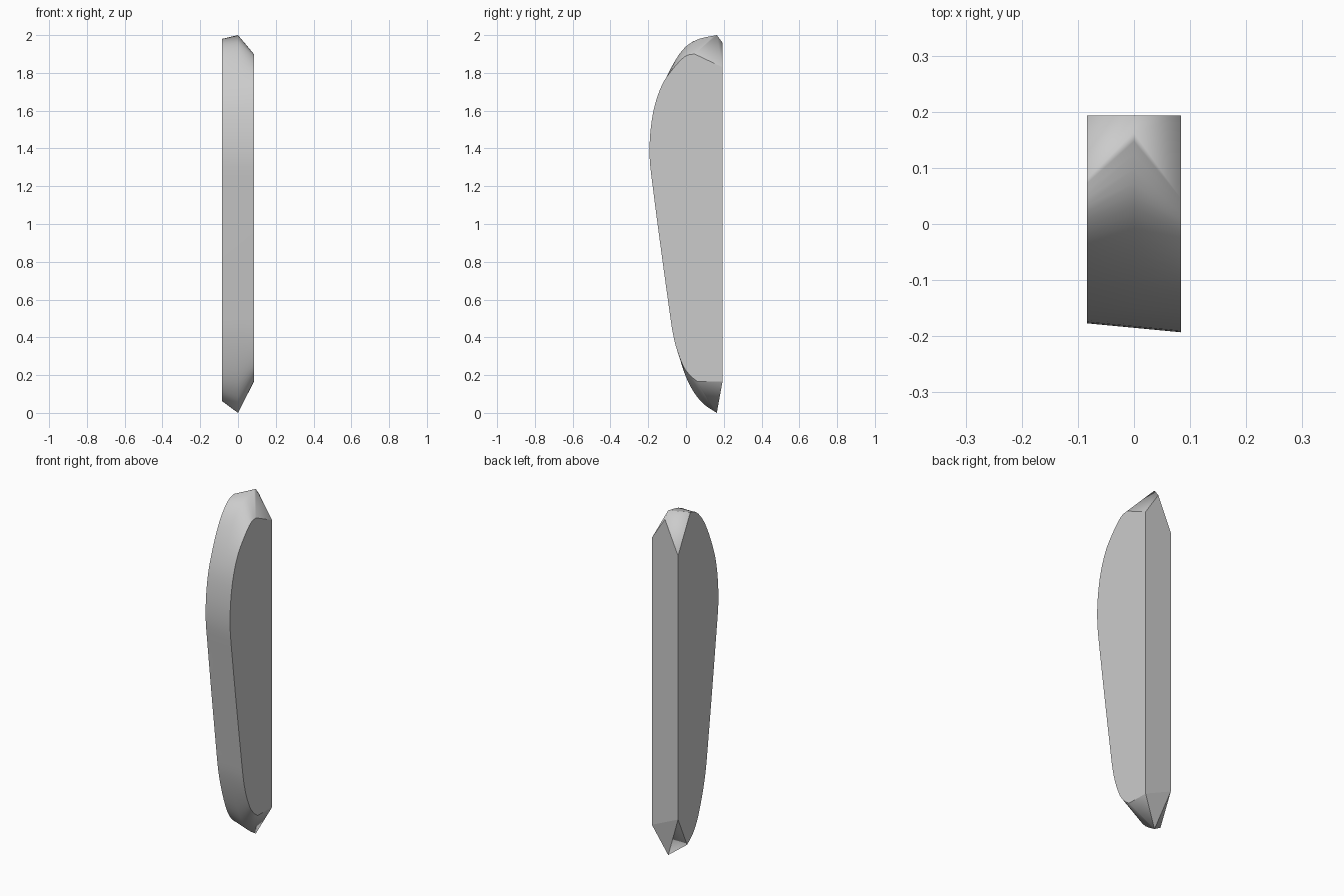
import bpy
import bmesh

default_cube = bpy.data.objects.get("Cube")
if default_cube:
    bpy.data.objects.remove(default_cube, do_unlink=True)

HALF_WIDTH = 0.084
STEPS = 5

# Profiles as (y, z): back top corner, crown, front curve, toe, back bottom corner
RIGHT = [(.193, 1.83), (.045, 1.9), (-.005, 1.887), (-.07, 1.82), (-.13, 1.73),
         (-.176, 1.58), (-.193, 1.38), (-.17, 1.15), (-.096, .6), (-.063, .39),
         (-.02, .26), (.02, .2), (.06, .167), (.193, .165)]
MIDDLE = [(.193, 1.96), (.163, 2), (.05, 1.972), (-.035, 1.9), (-.125, 1.73),
          (-.168, 1.58), (-.185, 1.38), (-.162, 1.15), (-.09, .6), (-.058, .39),
          (0, .19), (.075, .065), (.163, 0), (.163, 0)]
LEFT = [(.193, 1.77), (.08, 1.98), (.02, 1.955), (-.05, 1.87), (-.115, 1.73),
        (-.16, 1.58), (-.177, 1.38), (-.154, 1.15), (-.085, .6), (-.053, .39),
        (0, .21), (.05, .115), (.11, .062), (.193, .24)]


def smooth_profile(points):
    """Curve through the front points, with straight runs to the back corners."""
    inner = points[1:-1]
    padded = [inner[0]] + inner + [inner[-1]]
    result = [points[0]]
    for a, b, c, d in zip(padded, padded[1:], padded[2:], padded[3:]):
        for step in range(STEPS):
            t = step / STEPS
            result.append(tuple(
                q + t * (r - p) / 2
                + t * t * (2 * p - 5 * q + 4 * r - s) / 2
                + t ** 3 * (3 * q - p - 3 * r + s) / 2
                for p, q, r, s in zip(a, b, c, d)))
    return result + [inner[-1], points[-1]]


# Material
grey = bpy.data.materials.new("plain_grey")
grey.use_nodes = True
color = (0.6, 0.6, 0.6, 1)
grey.diffuse_color = color
grey.node_tree.nodes["Principled BSDF"].inputs["Base Color"].default_value = color

# Front surface: loft between the three profiles
bm = bmesh.new()
rows = []
for x, profile in ((HALF_WIDTH, RIGHT), (0, MIDDLE), (-HALF_WIDTH, LEFT)):
    rows.append([bm.verts.new((x, y, z)) for y, z in smooth_profile(profile)])
for first, second in zip(rows, rows[1:]):
    for i in range(len(first) - 1):
        face = bm.faces.new((first[i], first[i + 1], second[i + 1], second[i]))
        face.smooth = True

# Flat side walls, back panel and back toe
right, middle, left = rows
flat_outlines = (right, left,
                 (right[0], middle[0], left[0], left[-1], right[-1]),
                 (right[-1], left[-1], middle[-1]))
for outline in flat_outlines:
    bm.faces.new(outline).smooth = False

bmesh.ops.remove_doubles(bm, verts=bm.verts[:], dist=0.0005)
bmesh.ops.recalc_face_normals(bm, faces=bm.faces[:])

mesh = bpy.data.meshes.new("faceted_slab")
bm.to_mesh(mesh)
bm.free()
mesh.materials.append(grey)
slab = bpy.data.objects.new("faceted_slab", mesh)
bpy.context.scene.collection.objects.link(slab)
